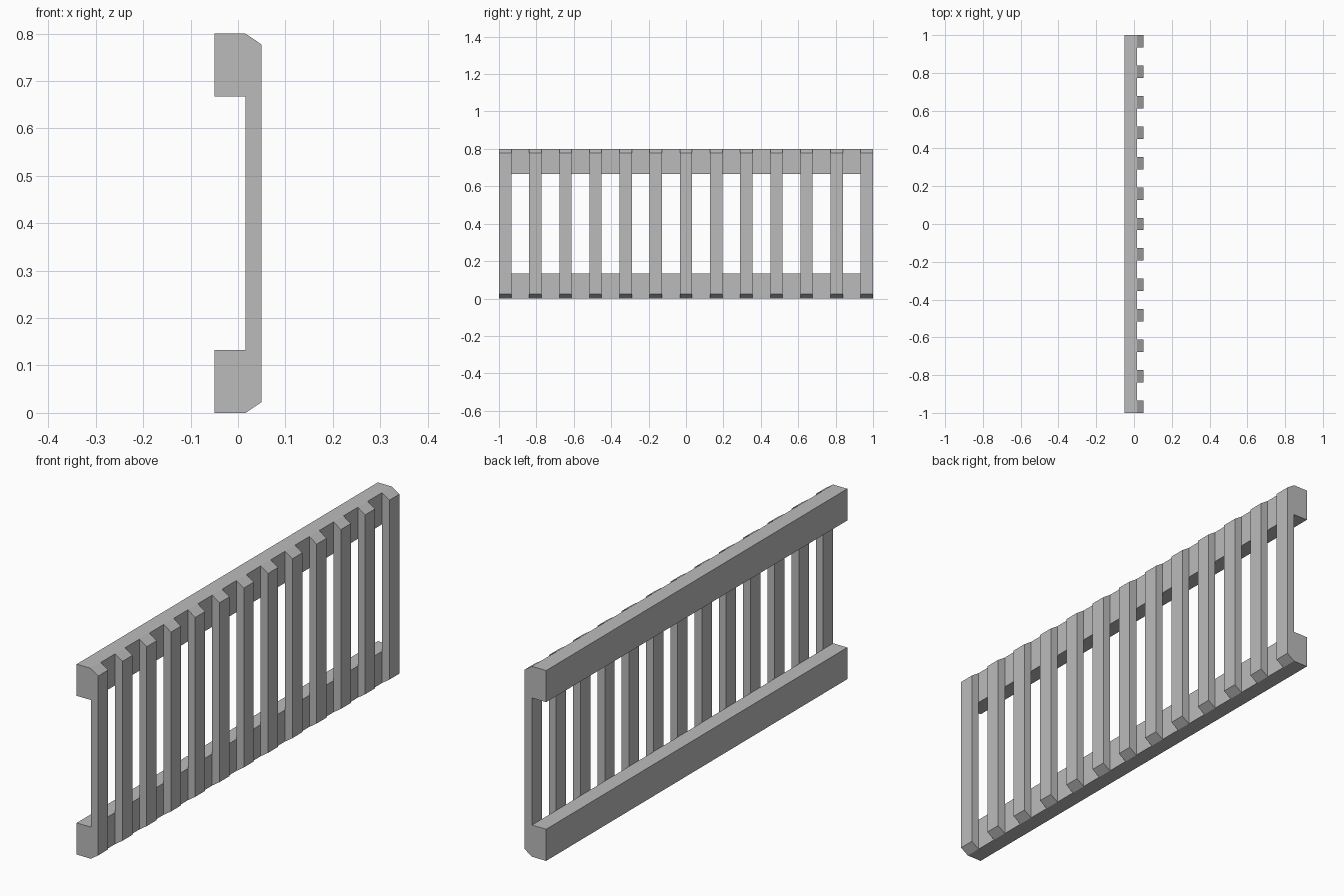
import bpy
import bmesh

cube = bpy.data.objects.get("Cube")
if cube:
    bpy.data.objects.remove(cube, do_unlink=True)

LENGTH, HEIGHT = 2.0, 0.8
BACK, SEAM, FRONT = -0.05, 0.016, 0.05
RAIL_HEIGHT = 0.133
SLAT_WIDTH, SLAT_COUNT = 0.066, 13
BEVEL = 0.023

grey = bpy.data.materials.new("plain grey")
grey.use_nodes = True
colour = (0.5, 0.5, 0.5, 1)
grey.diffuse_color = colour
grey.node_tree.nodes["Principled BSDF"].inputs["Base Color"].default_value = colour


def extrude_profile(name, profile, y_start, y_end):
    """Sweep an (x, z) profile along y."""
    bm = bmesh.new()
    face = bm.faces.new([bm.verts.new((x, y_start, z)) for x, z in profile])
    swept = bmesh.ops.extrude_face_region(bm, geom=[face])["geom"]
    verts = [v for v in swept if isinstance(v, bmesh.types.BMVert)]
    bmesh.ops.translate(bm, verts=verts, vec=(0, y_end - y_start, 0))
    bmesh.ops.recalc_face_normals(bm, faces=bm.faces)
    mesh = bpy.data.meshes.new(name)
    bm.to_mesh(mesh)
    bm.free()
    mesh.materials.append(grey)
    obj = bpy.data.objects.new(name, mesh)
    bpy.context.collection.objects.link(obj)
    return obj


# Long rails at the back
for name, low in (("bottom_rail", 0), ("top_rail", HEIGHT - RAIL_HEIGHT)):
    high = low + RAIL_HEIGHT
    extrude_profile(name, [(BACK, low), (SEAM, low), (SEAM, high), (BACK, high)],
                    -LENGTH / 2, LENGTH / 2)

# Upright slats with sloped ends
slat = [(SEAM, 0), (FRONT, BEVEL), (FRONT, HEIGHT - BEVEL), (SEAM, HEIGHT)]
step = (LENGTH - SLAT_WIDTH) / (SLAT_COUNT - 1)
for i in range(SLAT_COUNT):
    start = -LENGTH / 2 + i * step
    extrude_profile(f"slat_{i + 1}", slat, start, start + SLAT_WIDTH)
